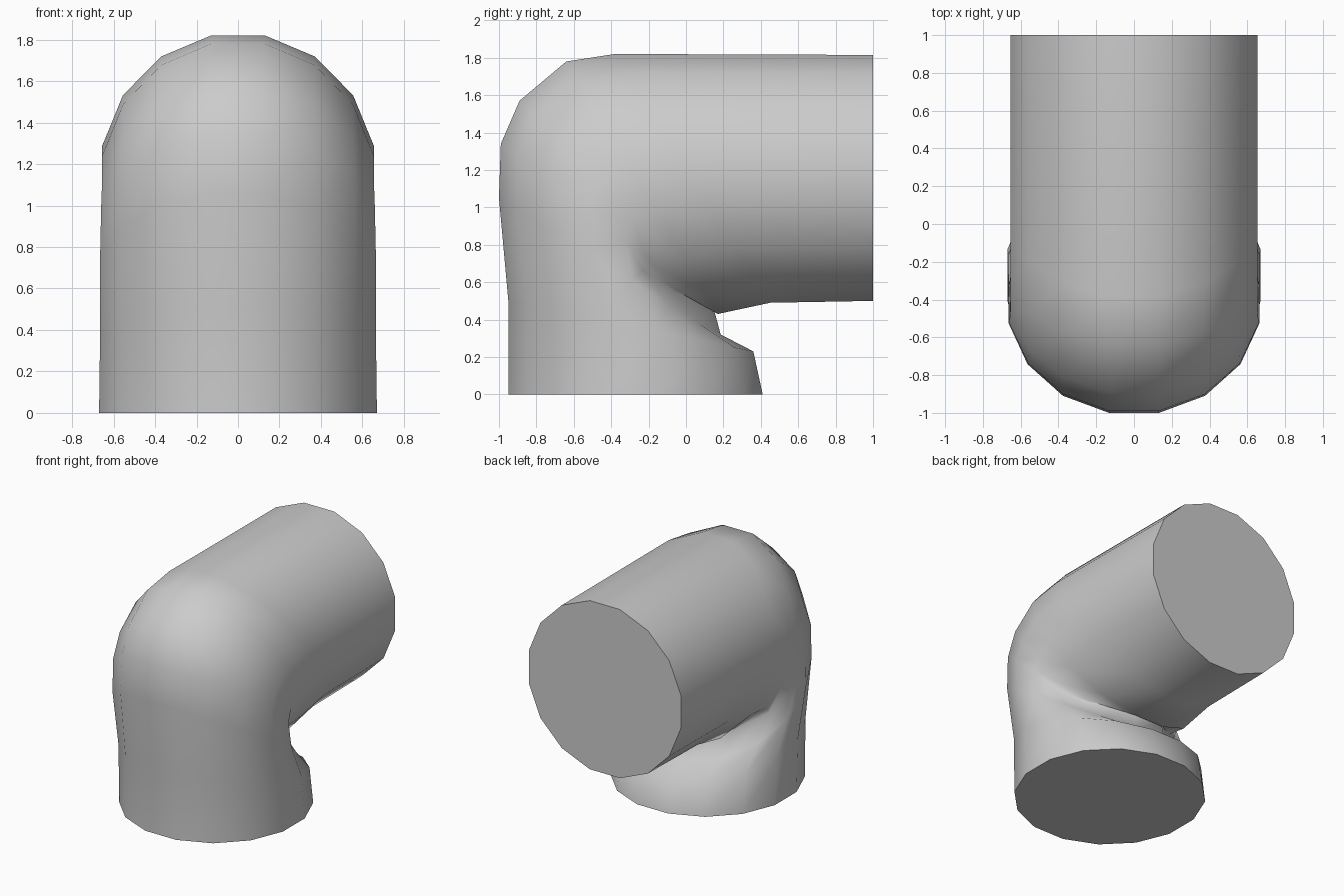
import bpy, bmesh
from math import sin, cos, pi, radians

cube = bpy.data.objects.get("Cube")
if cube:
    bpy.data.objects.remove(cube)

SIDES = 16

# One plain grey material
grey = bpy.data.materials.new("pipe grey")
grey.use_nodes = True
colour = (0.6, 0.6, 0.6, 1)
grey.diffuse_color = colour
grey.node_tree.nodes["Principled BSDF"].inputs["Base Color"].default_value = colour

# Rings along the bend: outer y, z, inner y, z, half width, crease depth
rings = [
    (-0.95, 0.00, 0.41, 0.00, 0.67, 0),
    (-0.95, 0.50, 0.36, 0.23, 0.665, 0),
    (-1.00, 1.05, 0.19, 0.32, 0.665, 0.03),
    (-0.99, 1.34, 0.17, 0.47, 0.66, 0.17),
    (-0.89, 1.57, 0.16, 0.47, 0.655, 0.15),
    (-0.64, 1.78, 0.17, 0.43, 0.655, 0.0),
    (-0.38, 1.82, 0.45, 0.49, 0.655, 0),
    (1.00, 1.815, 1.00, 0.50, 0.655, 0),
]


def add_ring(bm, oy, oz, iy, iz, half_width, crease):
    """Cross-section between an outer and an inner point of the bend."""
    verts = []
    grow = 1 / cos(pi / SIDES)
    for k in range(SIDES):
        a = 2 * pi * (k + 0.5) / SIDES
        c, s = cos(a) * grow, sin(a) * grow
        y = (oy + iy) / 2 + c * (oy - iy) / 2
        z = (oz + iz) / 2 + c * (oz - iz) / 2
        if c < 0:  # fold the inside of the bend inwards
            y -= crease * sin(2 * a) ** 2
        verts.append(bm.verts.new((s * half_width, y, max(z, 0))))
    return verts


# Elbow pipe: lofted skin with closed ends
bm = bmesh.new()
loops = [add_ring(bm, *r) for r in rings]
for lower, upper in zip(loops, loops[1:]):
    for k in range(SIDES):
        n = (k + 1) % SIDES
        bm.faces.new((lower[k], lower[n], upper[n], upper[k]))
bm.faces.new(loops[0])
bm.faces.new(loops[-1])
bmesh.ops.recalc_face_normals(bm, faces=bm.faces)
mesh = bpy.data.meshes.new("elbow_pipe")
bm.to_mesh(mesh)
bm.free()
mesh.materials.append(grey)
pipe = bpy.data.objects.new("elbow_pipe", mesh)
bpy.context.collection.objects.link(pipe)

# Smooth skin, crisp rims
bpy.ops.object.select_all(action="DESELECT")
pipe.select_set(True)
bpy.context.view_layer.objects.active = pipe
bpy.ops.object.shade_smooth_by_angle(angle=radians(50))
